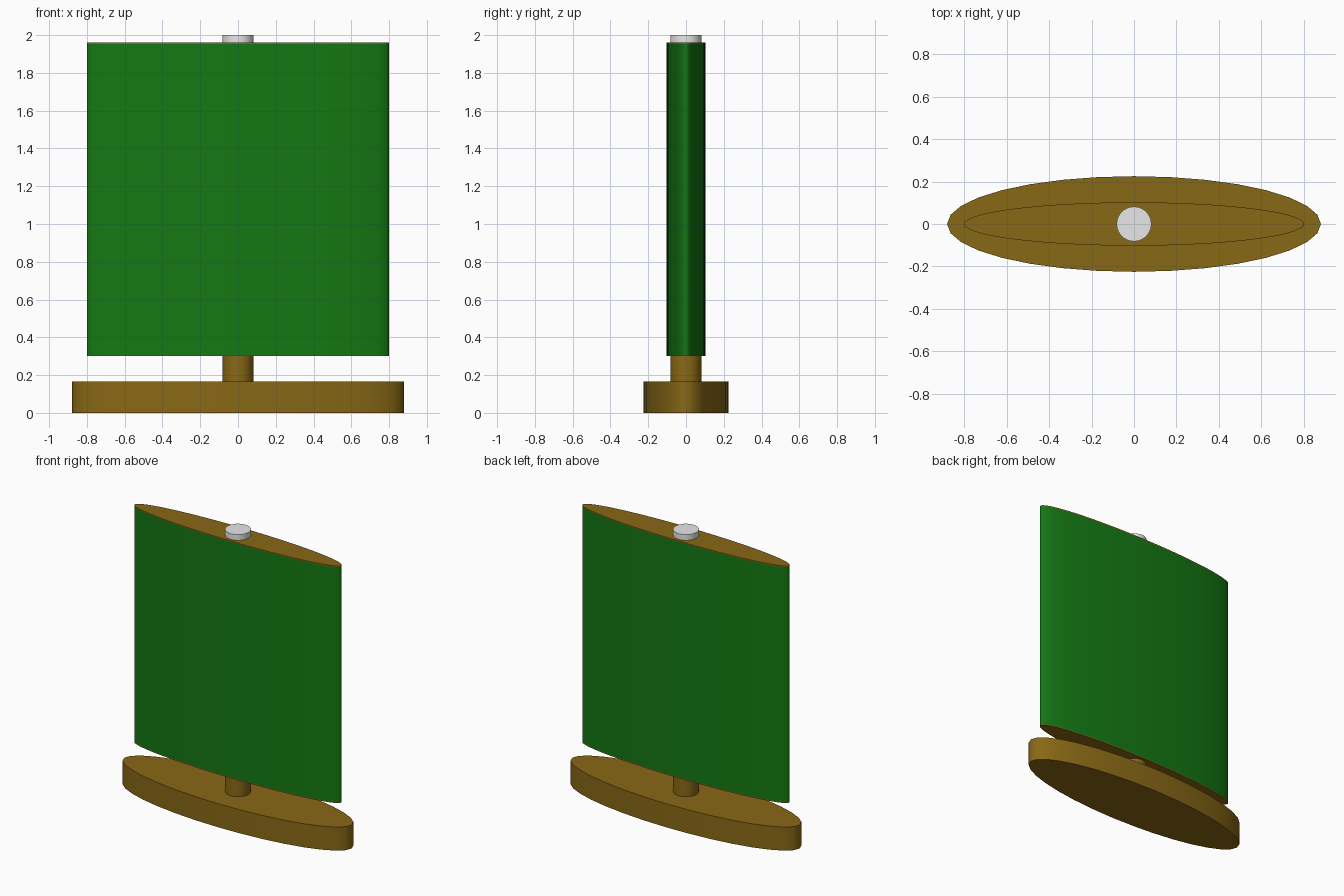
import bpy

if "Cube" in bpy.data.objects:
    bpy.data.objects.remove(bpy.data.objects["Cube"])


def material(name, rgb):
    m = bpy.data.materials.new(name)
    m.diffuse_color = (*rgb, 1.0)
    m.use_nodes = True
    m.node_tree.nodes["Principled BSDF"].inputs["Base Color"].default_value = m.diffuse_color
    return m


BROWN = material("golden_brown", (0.25, 0.14, 0.008))
GREEN = material("deep_green", (0.007, 0.19, 0.007))
WHITE = material("off_white", (0.80, 0.80, 0.80))


def oval(name, rx, ry, z0, z1, mat, sides=32, caps='NGON'):
    """Upright elliptical cylinder from z0 to z1."""
    bpy.ops.mesh.primitive_cylinder_add(
        vertices=sides, radius=1, depth=1, end_fill_type=caps,
        location=(0, 0, (z0 + z1) / 2))
    ob = bpy.context.object
    ob.name = name
    ob.scale = (rx, ry, z1 - z0)
    bpy.ops.object.transform_apply(location=False, rotation=False, scale=True)
    ob.data.materials.append(mat)
    bpy.ops.object.shade_smooth_by_angle(angle=0.9)
    return ob


# Foot and stem
oval("base", 0.88, 0.225, 0.0, 0.165, BROWN)
oval("stem", 0.082, 0.082, 0.165, 0.30, BROWN)

# Shade: green wall between thin brown end plates
oval("shade", 0.80, 0.102, 0.307, 1.953, GREEN, 64, 'NOTHING')
oval("shade_bottom_plate", 0.80, 0.102, 0.30, 0.307, BROWN, 64)
oval("shade_top_plate", 0.80, 0.102, 1.953, 1.96, BROWN, 64)

# Knob on top
oval("top_knob", 0.082, 0.082, 1.96, 2.0, WHITE)
